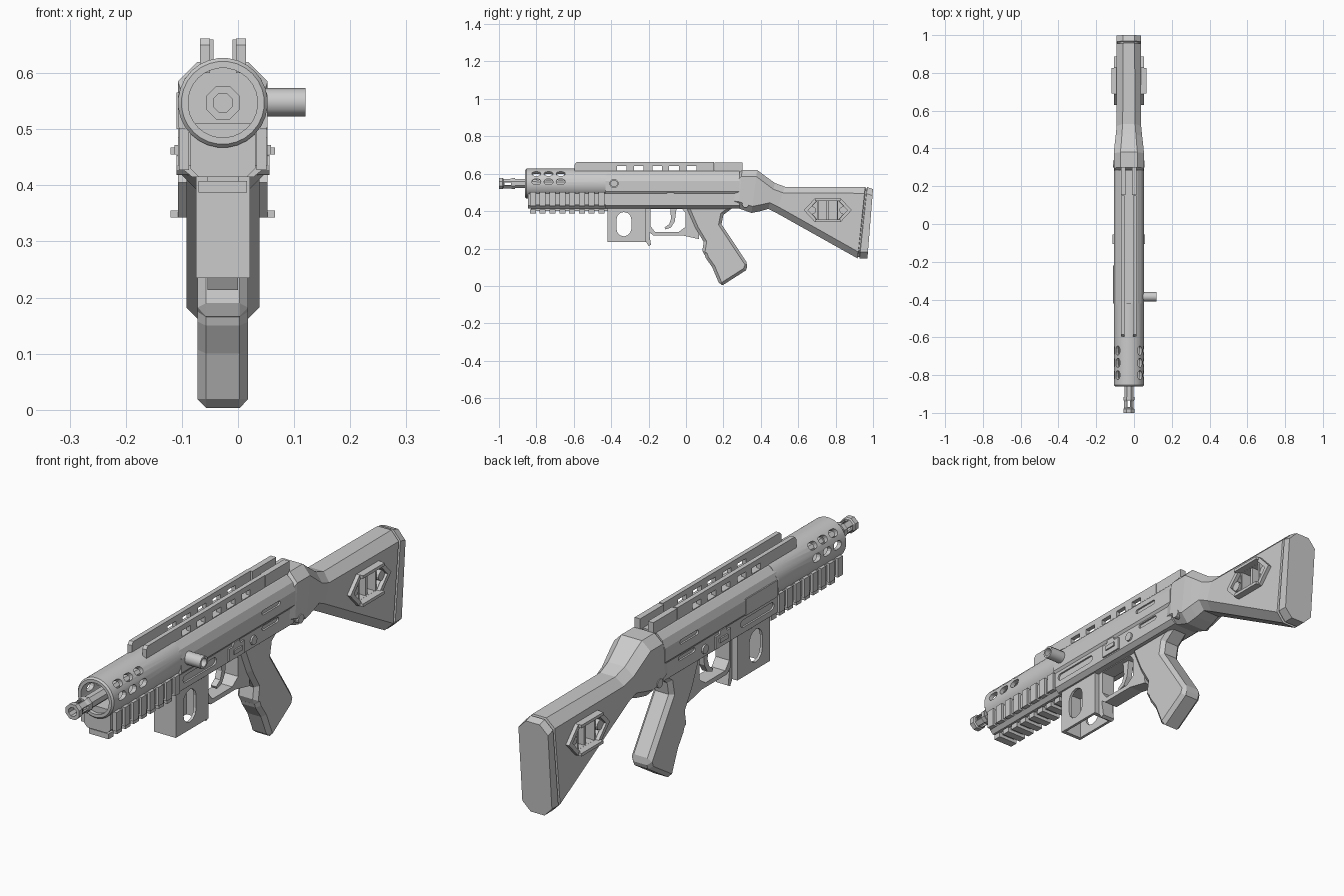
import bpy, bmesh, math
from mathutils import Vector, Matrix

if "Cube" in bpy.data.objects:
    bpy.data.objects.remove(bpy.data.objects["Cube"])

CX, AXIS = -0.027, 0.547          # centre plane of the body, height of the bore
mat = bpy.data.materials.new("light_grey")
mat.diffuse_color = (0.6, 0.6, 0.6, 1)
mat.use_nodes = True
mat.node_tree.nodes["Principled BSDF"].inputs["Base Color"].default_value = mat.diffuse_color


def finish(name, bm, bevel=0, smooth=False):
    bmesh.ops.recalc_face_normals(bm, faces=bm.faces)
    me = bpy.data.meshes.new(name)
    bm.to_mesh(me)
    bm.free()
    me.materials.append(mat)
    ob = bpy.data.objects.new(name, me)
    bpy.context.collection.objects.link(ob)
    ob.location.x = CX
    bpy.context.view_layer.objects.active = ob
    if bevel:
        m = ob.modifiers.new("bevel", 'BEVEL')
        m.width, m.segments, m.angle_limit = bevel, 1, math.radians(50)
        bpy.ops.object.modifier_apply(modifier=m.name)
    if smooth:
        for o in bpy.context.selected_objects:
            o.select_set(False)
        ob.select_set(True)
        bpy.ops.object.shade_smooth_by_angle(angle=math.radians(35))
    return ob


def loft(name, rings, closed=False, **kw):
    """Skin a list of equal-length point rings; closed joins last to first."""
    bm = bmesh.new()
    vs = [[bm.verts.new(p) for p in r] for r in rings]
    n = len(vs[0])
    pairs = list(zip(vs, vs[1:])) + ([(vs[-1], vs[0])] if closed else [])
    for a, b in pairs:
        for i in range(n):
            bm.faces.new((a[i], a[(i + 1) % n], b[(i + 1) % n], b[i]))
    if not closed:
        bm.faces.new(vs[0])
        bm.faces.new(vs[-1])
    return finish(name, bm, **kw)


def prism(name, pts, x0, x1, **kw):            # side profile (y, z) across x
    return loft(name, [[(x, y, z) for y, z in pts] for x in (x0, x1)], **kw)


def box(name, x, y, z, **kw):                  # ranges
    return prism(name, [(y[0], z[0]), (y[1], z[0]), (y[1], z[1]), (y[0], z[1])], x[0], x[1], **kw)


def lathe(name, prof, n, closed=False, smooth=True):   # (y, radius) about the bore
    rot = math.pi / n
    return loft(name, [[(r * math.cos(rot + 2 * math.pi * i / n), y,
                         AXIS + r * math.sin(rot + 2 * math.pi * i / n)) for i in range(n)]
                       for y, r in prof], closed, smooth=smooth)


def capsule(y0, y1, z0, z1, n=6):              # rounded slot outline
    r = min(y1 - y0, z1 - z0) / 2
    pts = []
    for q, (cy, cz) in enumerate([(y1 - r, z1 - r), (y0 + r, z1 - r), (y0 + r, z0 + r), (y1 - r, z0 + r)]):
        for i in range(n // 2 + 1):
            a = (q + i / (n // 2)) * math.pi / 2
            p = (cy + r * math.cos(a), cz + r * math.sin(a))
            if not pts or (Vector(p) - Vector(pts[-1])).length > 1e-4:
                pts.append(p)
    return pts[:-1] if (Vector(pts[0]) - Vector(pts[-1])).length < 1e-4 else pts


def cut(ob, cutters):
    for c in cutters:
        m = ob.modifiers.new("cut", 'BOOLEAN')
        m.operation, m.solver, m.object = 'DIFFERENCE', 'EXACT', c
        bpy.context.view_layer.update()
        bpy.context.view_layer.objects.active = ob
        bpy.ops.object.modifier_apply(modifier=m.name)
        bpy.data.objects.remove(c)


def sides(x0, x1):                             # mirrored x ranges
    return [("right", x0, x1), ("left", -x1, -x0)]


# Receiver body with recessed side slots
half = [(0.055, 0.415), (0.073, 0.43), (0.073, 0.495), (0.08, 0.505), (0.08, 0.56),
        (0.068, 0.59), (0.045, 0.612), (0.03, 0.618)]
section = half + [(-x, z) for x, z in reversed(half)]
receiver = loft("receiver", [[(x, y, z) for x, z in section] for y in (-0.43, 0.285)])
slots = []
for s, a, b in sides(0.066, 0.1):
    slots += [prism("c", capsule(-0.41, -0.2, 0.452, 0.482), a, b),
              prism("c", capsule(0.085, 0.19, 0.472, 0.49), a, b)]
for s, a, b in sides(0.073, 0.1):
    slots.append(prism("c", capsule(0.075, 0.19, 0.54, 0.558), a, b))
cut(receiver, slots)

# Perforated barrel shroud
shroud = lathe("shroud", [(-0.86, 0.062), (-0.86, 0.074), (-0.853, 0.08), (-0.42, 0.08), (-0.42, 0.062)], 28, True)
holes = []
for y in (-0.8, -0.735, -0.67):
    for deg in (7, 42, 138, 173):
        h = prism("c", capsule(y - 0.024, y + 0.024, -0.015, 0.015), 0.045, 0.12)
        h.data.transform(Matrix.Translation((0, 0, AXIS)) @ Matrix.Rotation(-math.radians(deg), 4, 'Y'))
        holes.append(h)
cut(shroud, holes)

# Barrel and slotted muzzle
lathe("barrel", [(-0.93, 0.018), (-0.93, 0.026), (-0.8, 0.026), (-0.8, 0.02), (-0.42, 0.02)], 8, smooth=False)
muzzle = lathe("muzzle", [(-1, 0.018), (-1, 0.032), (-0.98, 0.032), (-0.975, 0.027), (-0.94, 0.027),
                          (-0.93, 0.031), (-0.915, 0.031), (-0.915, 0.018)], 8, True, False)
cut(muzzle, [box("c", (-0.1, 0.1), (-0.97, -0.935), (AXIS - 0.007, AXIS + 0.007)),
             box("c", (-0.007, 0.007), (-0.97, -0.935), (0.4, 0.7))])

# Handguard with toothed rails on both sides and below
hg = [(0.043, 0.415), (0.058, 0.43), (0.058, 0.51), (-0.058, 0.51), (-0.058, 0.43), (-0.043, 0.415)]
loft("handguard", [[(x, y, z) for x, z in hg] for y in (-0.845, -0.42)])
for s, a, b in sides(0.05, 0.068):
    box("side_rail_" + s, (a, b), (-0.83, -0.42), (0.435, 0.495))
box("lower_rail", (-0.028, 0.028), (-0.83, -0.42), (0.4, 0.42))
for i in range(8):
    y = -0.835 + i * 0.0525
    for s, a, b in sides(0.06, 0.078):
        box("side_rail_tooth_" + s, (a, b), (y, y + 0.032), (0.427, 0.502))
    box("lower_rail_tooth", (-0.043, 0.043), (y, y + 0.032), (0.387, 0.408))

# Twin sight rails with windows along the base
for s, a, b in sides(0.023, 0.041):
    rail = prism("top_rail_" + s, [(-0.595, 0.6), (0.15, 0.6), (0.15, 0.662), (-0.585, 0.662), (-0.595, 0.65)], a, b)
    cut(rail, [box("c", (a - 0.02, b + 0.02), (y, y + 0.052), (0.617, 0.641))
               for y in (-0.37, -0.278, -0.18, -0.09, 0.004)])
for s, a, b in sides(0.017, 0.041):
    box("rear_sight_" + s, (a, b), (0.153, 0.302), (0.605, 0.66))

# Cocking handle, hollow at the tip
hr = [[(x, -0.385 + r * math.cos(math.pi * i / 6), 0.548 + r * math.sin(math.pi * i / 6)) for i in range(12)]
      for x, r in ((0.06, 0.025), (0.147, 0.025), (0.147, 0.017), (0.12, 0.017))]
loft("cocking_handle", hr, smooth=True)

# Ejection cover on the left side
prism("ejection_cover", [(-0.42, 0.5), (-0.22, 0.5), (-0.22, 0.565), (-0.42, 0.565)], -0.083, -0.07)

# Selector plates, pins and stock bolts
for s, a, b in sides(0.065, 0.08):
    prism("selector_plate_" + s, [(-0.13, 0.435), (-0.035, 0.435), (-0.035, 0.485), (-0.06, 0.485),
                                  (-0.065, 0.5), (-0.1, 0.5), (-0.105, 0.485), (-0.13, 0.485)], a, b)
    k = 1 if a > 0 else -1
    box("selector_lever_" + s, (k * 0.075, k * 0.086), (-0.105, -0.055), (0.455, 0.472))
    prism("receiver_pin_" + s, capsule(0.01, 0.046, 0.442, 0.478), a, b)
    prism("stock_bolt_" + s, capsule(0.3, 0.336, 0.418, 0.454), k * 0.06, k * 0.083)

# Open-bottomed magazine well with side windows
well = box("magazine_well", (-0.048, 0.048), (-0.42, -0.215), (0.235, 0.425))
cut(well, [box("c", (-0.037, 0.037), (-0.405, -0.232), (0.2, 0.41)),
           prism("c", capsule(-0.372, -0.292, 0.265, 0.395), -0.1, 0.1)])
prism("magazine_catch", [(-0.213, 0.42), (-0.213, 0.235), (-0.2, 0.213), (-0.187, 0.22), (-0.195, 0.27),
                         (-0.195, 0.42)], -0.027, 0.027)

# Trigger guard and trigger
outer = [(-0.2, 0.425), (-0.2, 0.29), (-0.175, 0.27), (-0.02, 0.27), (0.07, 0.25), (0.06, 0.425)]
guard = prism("trigger_guard", outer, -0.03, 0.03)
cut(guard, [prism("c", [(-0.19, 0.412), (-0.19, 0.32), (-0.165, 0.288), (-0.04, 0.288), (-0.003, 0.315),
                        (-0.003, 0.39), (-0.02, 0.412)], -0.1, 0.1)])
prism("trigger", [(-0.085, 0.42), (-0.08, 0.36), (-0.09, 0.33), (-0.115, 0.312), (-0.11, 0.302), (-0.08, 0.312),
                  (-0.06, 0.345), (-0.05, 0.42)], -0.012, 0.012)

# Angled grip with finger step
prism("grip", [(0.0, 0.425), (0.05, 0.31), (0.095, 0.235), (0.085, 0.175), (0.1, 0.165), (0.105, 0.15),
               (0.14, 0.1), (0.18, 0.005), (0.195, 0.003), (0.32, 0.083), (0.332, 0.115), (0.19, 0.33),
               (0.2, 0.38), (0.26, 0.425)], -0.045, 0.045, bevel=0.016)

# Stock, skinned through chamfered sections: y/z of top, y/z of bottom, half width, chamfer
rings = []
for yt, zt, yb, zb, w, c in [
        (0.27, 0.585, 0.24, 0.425, 0.07, 0.03), (0.3, 0.62, 0.28, 0.415, 0.08, 0.035),
        (0.38, 0.62, 0.35, 0.39, 0.08, 0.035), (0.42, 0.59, 0.4, 0.4, 0.076, 0.035),
        (0.475, 0.55, 0.44, 0.412, 0.07, 0.033), (0.53, 0.53, 0.48, 0.392, 0.065, 0.032),
        (0.958, 0.53, 0.917, 0.147, 0.065, 0.035), (0.96, 0.522, 0.919, 0.155, 0.058, 0.033),
        (0.967, 0.522, 0.926, 0.155, 0.058, 0.033), (0.969, 0.528, 0.928, 0.147, 0.065, 0.035),
        (1.0, 0.518, 0.97, 0.147, 0.065, 0.035)]:
    h = zt - zb
    ring = []
    for x, t in [(w - c, 0), (w, c / h), (w, 1 - c / h), (w - c, 1)]:
        ring.append((x, yb + (yt - yb) * t, zb + h * t))
    rings.append(ring + [(-x, y, z) for x, y, z in reversed(ring)])
stock = loft("stock", rings)
hexa = lambda k: [(0.758 + y * k, 0.405 + z * k) for y, z in
                  [(-0.128, 0), (-0.07, 0.062), (0.07, 0.062), (0.128, 0), (0.07, -0.062), (-0.07, -0.062)]]
cut(stock, [prism("c", hexa(0.8), a, b) for s, a, b in sides(0.02, 0.1)])

# Six-sided frame, centre bar and bolts in the stock pocket
for s, a, b in sides(0.055, 0.08):
    loft("stock_frame_" + s, [[(x, y, z) for y, z in hexa(k)] for x, k in ((a, 1), (b, 1), (b, 0.82), (a, 0.82))], True)
    k = 1 if a > 0 else -1
    for z in (0.343, 0.455):
        prism("frame_ridge_" + s, [(0.69, z), (0.826, z), (0.826, z + 0.012), (0.69, z + 0.012)], k * 0.06, k * 0.093)
    box("pocket_bar_" + s, (k * 0.01, k * 0.06), (0.752, 0.764), (0.35, 0.46))
    for y in (0.676, 0.84):
        prism("pocket_bolt_" + s, capsule(y - 0.02, y + 0.02, 0.385, 0.425), k * 0.01, k * 0.07)
    for y in (0.7, 0.806):
        box("pocket_rib_" + s, (k * 0.01, k * 0.066), (y, y + 0.008), (0.353, 0.457))
